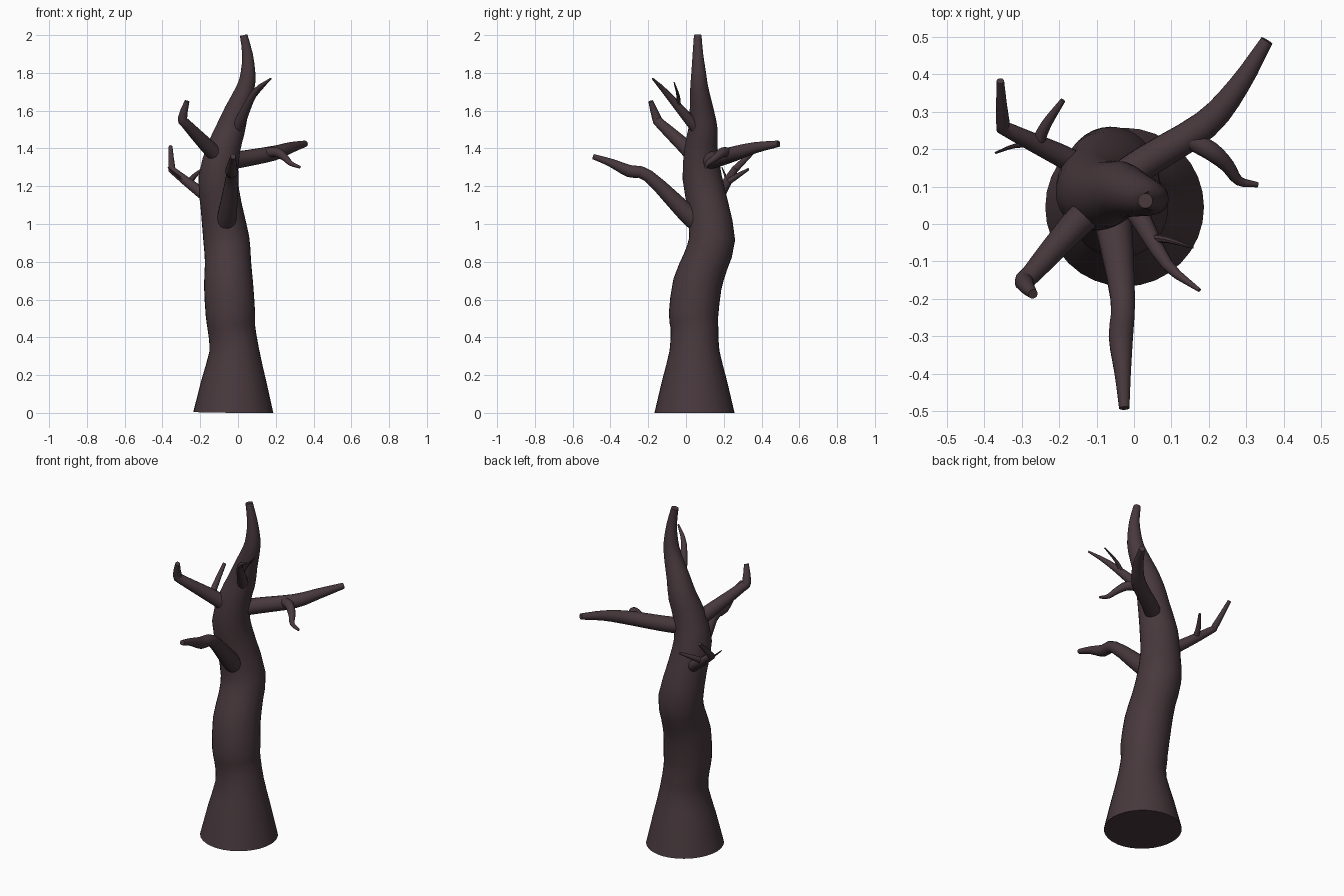
import bpy
import bmesh
import math
from mathutils import Vector

default = bpy.data.objects.get("Cube")
if default:
    bpy.data.objects.remove(default, do_unlink=True)

# Single dark bark colour
BARK = (0.064, 0.04, 0.046, 1.0)
bark = bpy.data.materials.new("dark_bark")
bark.use_nodes = True
bark.diffuse_color = BARK
bark.node_tree.nodes["Principled BSDF"].inputs["Base Color"].default_value = BARK


def smooth_path(points, steps):
    """Catmull-Rom sampling of (x, y, z, radius) points."""
    pts = [Vector(p) for p in points]
    ext = [2 * pts[0] - pts[1]] + pts + [2 * pts[-1] - pts[-2]]
    result = []
    for a, b, c, d in zip(ext, ext[1:], ext[2:], ext[3:]):
        for i in range(steps):
            t = i / steps
            result.append(0.5 * (2 * b + (c - a) * t
                                 + (2 * a - 5 * b + 4 * c - d) * t ** 2
                                 + (3 * b - a - 3 * c + d) * t ** 3))
    return result + [pts[-1]]


def limb(name, points, sides=16, steps=3):
    """Tapered tube with capped ends that follows the path."""
    path = smooth_path(points, steps)
    centres = [p.xyz for p in path]
    bm = bmesh.new()
    rings = []
    last = len(path) - 1
    tangent, side = None, None
    for i, centre in enumerate(centres):
        new = (centres[min(i + 1, last)] - centres[max(i - 1, 0)]).normalized()
        if side is None:
            side = new.orthogonal().normalized()
        else:
            side = tangent.rotation_difference(new) @ side
        tangent = new
        up = tangent.cross(side)
        ring = []
        for k in range(sides):
            a = math.tau * k / sides
            co = centre + path[i].w * (math.cos(a) * side + math.sin(a) * up)
            co.z = max(co.z, 0)
            ring.append(bm.verts.new(co))
        rings.append(ring)
    for lower, upper in zip(rings, rings[1:]):
        for k in range(sides):
            n = (k + 1) % sides
            bm.faces.new((lower[k], lower[n], upper[n], upper[k]))
    bm.faces.new(rings[0][::-1])
    bm.faces.new(rings[-1])
    bmesh.ops.recalc_face_normals(bm, faces=bm.faces)
    mesh = bpy.data.meshes.new(name)
    bm.to_mesh(mesh)
    bm.free()
    mesh.materials.append(bark)
    obj = bpy.data.objects.new(name, mesh)
    bpy.context.collection.objects.link(obj)
    bpy.ops.object.select_all(action='DESELECT')
    obj.select_set(True)
    bpy.context.view_layer.objects.active = obj
    bpy.ops.object.shade_smooth_by_angle(angle=math.radians(40))
    return obj


# Trunk: flared foot, swaying middle, horn-like top
limb("trunk", [
    (-.025, .045, 0, .212), (-.022, .045, .17, .172), (-.02, .045, .33, .132),
    (-.035, .045, .45, .126), (-.04, .04, .52, .131), (-.05, .06, .68, .13),
    (-.053, .103, .8, .122), (-.062, .138, .92, .122), (-.09, .115, 1.1, .109),
    (-.105, .085, 1.25, .104), (-.075, .08, 1.4, .088), (-.04, .09, 1.5, .078),
    (-.007, .083, 1.6, .064), (.04, .07, 1.72, .048), (.053, .067, 1.8, .039),
    (.05, .063, 1.9, .028), (.03, .062, 2, .02)], sides=32, steps=2)

# Front branch
limb("front_branch", [
    (-.07, .08, .99, .052), (-.055, 0, 1.06, .05), (-.03, -.2, 1.255, .033),
    (-.035, -.3, 1.28, .033), (-.03, -.4, 1.325, .022), (-.026, -.492, 1.357, .014)])

# Long back-left branch with a drooping twig
limb("back_left_branch", [
    (-.06, .1, 1.33, .046), (.03, .165, 1.345, .044), (.19, .265, 1.375, .039),
    (.28, .37, 1.405, .029), (.355, .49, 1.425, .017)])
limb("drooping_twig", [
    (.14, .23, 1.375, .026), (.205, .195, 1.38, .026), (.25, .155, 1.35, .019),
    (.28, .115, 1.32, .013), (.33, .105, 1.3, .007)], sides=12)

# Upswept branches on the right side, bent sharply near the tip
limb("front_right_branch", [
    (-.09, .06, 1.34, .044), (-.16, -.005, 1.41, .04), (-.275, -.135, 1.53, .027),
    (-.294, -.155, 1.56, .025), (-.27, -.187, 1.65, .013)], steps=2)
limb("back_right_branch", [
    (-.1, .13, 1.1, .036), (-.2, .185, 1.17, .03), (-.335, .25, 1.275, .02),
    (-.35, .27, 1.3, .018), (-.357, .382, 1.41, .01)], steps=2)
limb("back_right_twig", [
    (-.26, .21, 1.215, .018), (-.235, .265, 1.25, .014), (-.19, .33, 1.29, .007)],
    sides=10)
limb("back_right_sprig", [
    (-.26, .215, 1.22, .009), (-.32, .208, 1.255, .006), (-.37, .19, 1.3, .003)],
    sides=8)

# Upper front-left branch with a sprig
limb("upper_branch", [
    (-.01, .06, 1.5, .032), (.02, .01, 1.56, .028), (.09, -.11, 1.7, .016),
    (.175, -.177, 1.77, .005)], sides=12)
limb("upper_sprig", [
    (.05, -.04, 1.62, .014), (.09, -.042, 1.68, .009), (.157, -.063, 1.75, .003)],
    sides=8)
